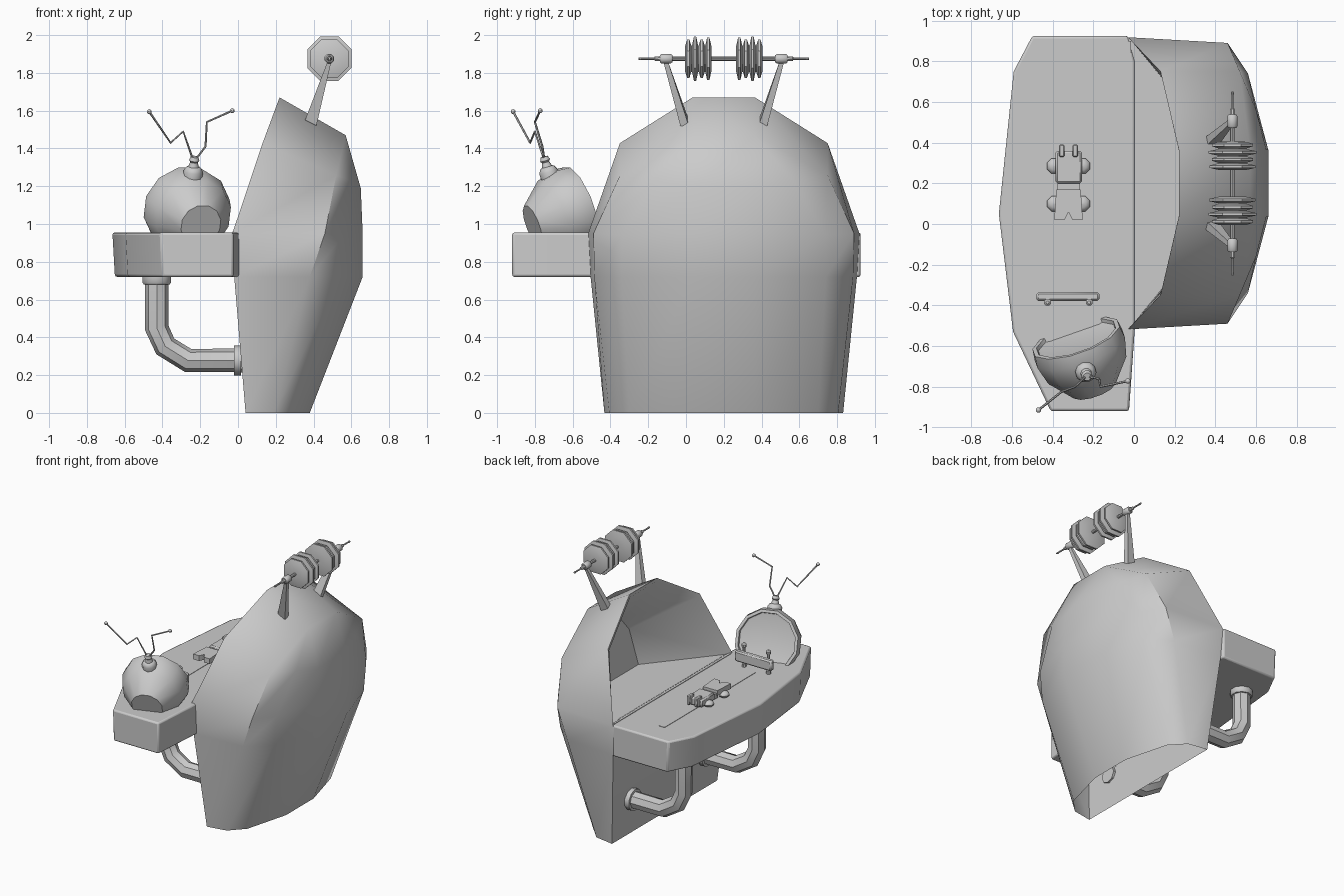
import bpy, bmesh, math
from mathutils import Vector

if "Cube" in bpy.data.objects:
    bpy.data.objects.remove(bpy.data.objects["Cube"])

CY = 0.2  # symmetry plane of the hood


def finish(ob, angle=40):
    bpy.ops.object.select_all(action='DESELECT')
    ob.select_set(True)
    bpy.context.view_layer.objects.active = ob
    bpy.ops.object.shade_smooth_by_angle(angle=math.radians(angle))
    return ob


def make(name, faces, angle=40):
    """Mesh from faces given as coordinates; repeated corners collapse."""
    bm = bmesh.new()
    for f in faces:
        pts = []
        for p in f:
            if tuple(p) not in pts:
                pts.append(tuple(p))
        if len(pts) > 2:
            bm.faces.new([bm.verts.new(p) for p in pts])
    bmesh.ops.remove_doubles(bm, verts=bm.verts, dist=0.0003)
    bmesh.ops.recalc_face_normals(bm, faces=bm.faces)
    me = bpy.data.meshes.new(name)
    bm.to_mesh(me)
    bm.free()
    ob = bpy.data.objects.new(name, me)
    bpy.context.collection.objects.link(ob)
    return finish(ob, angle)


def strip(a, b, closed=False):
    n = len(a)
    return [(a[i], a[(i + 1) % n], b[(i + 1) % n], b[i]) for i in range(n if closed else n - 1)]


def prism(name, a, b):
    return make(name, strip(a, b, True) + [a, b])


def rect(x0, x1, y0, y1, z):
    return [(x0, y0, z), (x1, y0, z), (x1, y1, z), (x0, y1, z)]


def box(name, x0, x1, y0, y1, z0, z1, bevel=0):
    ob = prism(name, rect(x0, x1, y0, y1, z0), rect(x0, x1, y0, y1, z1))
    if bevel:
        ob.modifiers.new("edge", 'BEVEL').width = bevel
    return ob


def lathe(name, prof, n, origin, axis=(0, 0, 1)):
    q = Vector(axis).to_track_quat('Z', 'Y')
    rings = []
    for r, t in prof:
        rings.append([tuple(q @ Vector((r * math.cos(a), r * math.sin(a), t)) + Vector(origin))
                      for a in [2 * math.pi * (i + .5) / n for i in range(n)]])
    faces = [rings[0], rings[-1]]
    for a, b in zip(rings, rings[1:]):
        faces += strip(a, b, True)
    return make(name, faces)


def ball(name, r, c, squash=1):
    prof = [(r * math.sin(math.pi * k / 6) + .0005, -r * squash * math.cos(math.pi * k / 6)) for k in range(7)]
    return lathe(name, prof, 8, c)


def tube(name, pts, r, res=2):
    cu = bpy.data.curves.new(name, 'CURVE')
    cu.dimensions = '3D'
    cu.bevel_depth, cu.bevel_resolution, cu.use_fill_caps = r, res, True
    sp = cu.splines.new('POLY')
    sp.points.add(len(pts) - 1)
    for s, p in zip(sp.points, pts):
        s.co = (*p, 1)
    ob = bpy.data.objects.new(name, cu)
    bpy.context.collection.objects.link(ob)
    bpy.ops.object.select_all(action='DESELECT')
    ob.select_set(True)
    bpy.context.view_layer.objects.active = ob
    bpy.ops.object.convert(target='MESH')
    return finish(bpy.context.view_layer.objects.active)


# Hood shell: rim, side band, domed back, open underside
def side(pts, s):
    return [(x, CY + s * hw, z) for x, hw, z in pts]


def arch(pts):
    return side(pts, -1) + side(pts, 1)[::-1]


rim = [(.04, .632, 0), (-.02, .705, .72), (-.03, .718, .95), (.13, .55, 1.428), (.22, .165, 1.67)]
edge = [(.19, .606, 0), (.38, .685, .72), (.46, .69, .95), (.52, .55, 1.257), (.57, .165, 1.47)]
mid = [(.29, .5, 0), (.54, .54, .72), (.56, .54, .94), (.60, .36, 1.23), edge[4]]
core = [(.38, .165, 0), (.66, .165, .72), (.66, .165, .95), (.65, .165, 1.19), edge[4]]
faces = strip(arch(rim), arch(edge))
rows = [arch(r) for r in zip(edge, mid, core)]
for a, b in zip(rows, rows[1:]):
    faces += strip(a, b)
faces += strip(side(rim[:3], -1), side(rim[:3], 1))
# recessed opening above the desk
lip = [(-.012, .70, .95), (.135, .53, 1.41), (.222, .155, 1.645)]
deep = [(.40, .20, .95), (.45, .16, 1.22), (.46, .08, 1.32)]
loops = [arch(l) for l in (rim[2:], lip, deep)]
faces += strip(loops[0], loops[1], True) + strip(loops[1], loops[2], True) + [loops[2]]
make("hood_shell", faces)
box("hood_threshold", -.03, -.015, -.5, .9, .94, .959)

# Desk slab
outline = [(-.50, .925), (-.592, .75), (-.665, .05), (-.595, -.53), (-.41, -.92),
           (-.025, -.92), (.005, -.50), (.005, .80), (-.03, .925)]
desk = prism("desk_slab", [(x * .98, y, .72) for x, y in outline], [(x, y, .955) for x, y in outline])
bev = desk.modifiers.new("edge", 'BEVEL')
bev.width, bev.segments = .012, 2

# Support pipes with flanges
for i, y in enumerate((-.24, .64)):
    tube(f"support_pipe_{i}", [(-.43, y, .73), (-.43, y, .45), (-.385, y, .352), (-.265, y, .278), (.035, y, .278)], .063)
    lathe(f"pipe_top_flange_{i}", [(.072, .68), (.08, .69), (.08, .725)], 10, (-.43, y, 0))
    lathe(f"pipe_wall_flange_{i}", [(.08, -.022), (.08, .015)], 10, (0, y, .278), (1, 0, 0))

# Coil on top: tapered posts, rod, hubs, disc stacks
CX, CZ = .484, 1.875
for s in (-1, 1):
    n = "left" if s < 0 else "right"
    lo = [(x, CY + s * h, z) for x, h, z in
          ((.355, .23, 1.55), (.415, .23, 1.52), (.415, .185, 1.52), (.355, .185, 1.55))]
    hi = [(x, CY + s * h, 1.86) for x, h in ((.474, .32), (.494, .32), (.494, .295), (.474, .295))]
    prism(f"coil_post_{n}", lo, hi)
    ax = (0, s, 0)
    o = (CX, CY, CZ)
    lathe(f"coil_hub_{n}", [(.02, .272), (.027, .28), (.027, .33), (.02, .338)], 8, o, ax)
    lathe(f"coil_tip_{n}", [(.015, .33), (.012, .365), (.006, .37), (.006, .435), (.008, .44), (.006, .452)], 8, o, ax)
    prof = [(.02, .065)]
    for t, r in ((.082, .122), (.117, .11), (.152, .127), (.188, .11)):
        prof += [(.075, t - .016), (r, t - .006), (r, t + .006), (.075, t + .016)]
    lathe(f"coil_discs_{n}", prof + [(.02, .206)], 8, o, ax)
tube("coil_rod", [(CX, CY - .30, CZ), (CX, CY + .30, CZ)], .011)

# Round monitor: bezel, recessed screen, domed casing with flat back
lathe("monitor", [(.19, .022), (.203, .018), (.207, 0), (.228, 0), (.236, .06), (.21, .16), (.112, .285)],
      12, (-.285, -.56, 1.092), (.31, -.885, -.34))
# Aerial base and zigzag wires
lathe("aerial_base", [(.05, -.03), (.052, .015), (.04, .035), (.028, .04), (.02, .065), (.028, .075), (.02, .095)],
      10, (-.238, -.725, 1.265), (.08, -.28, .95))
wires = {"left": [(-.238, -.75, 1.34), (-.29, -.80, 1.49), (-.357, -.825, 1.43), (-.47, -.915, 1.595)],
         "right": [(-.225, -.75, 1.34), (-.172, -.76, 1.41), (-.165, -.80, 1.54), (-.03, -.772, 1.60)]}
for n, pts in wires.items():
    tube(f"aerial_wire_{n}", pts, .006, 1)
    ball(f"aerial_tip_{n}", .013, pts[-1])

# Track, end bar with knobbed posts
box("track", -.345, -.30, -.34, .75, .945, .958)
box("end_bar", -.48, -.17, -.378, -.335, 1.0, 1.08, .01)
for i, x in enumerate((-.425, -.22)):
    lathe(f"bar_post_{i}", [(.017, .95), (.017, .98), (.011, .985), (.011, 1.10), (.018, 1.105), (.018, 1.125), (.008, 1.135)],
          8, (x, -.385, 0))

# Carriage on the track: body, flared tail, prongs, wheels
box("carriage_body", -.385, -.255, .20, .36, .965, 1.025, .01)
box("carriage_waist", -.375, -.265, .15, .21, .965, 1.005)
for s in (-1, 1):
    c = -.322
    n = "left" if s < 0 else "right"
    a = [(c, .17), (c + s * .06, .17), (c + s * .07, .02), (c + s * .02, .02), (c, .06)]
    prism(f"carriage_tail_{n}", [(x, y, .985) for x, y in a], [(x, y, 1.025) for x, y in a])
    box(f"carriage_prong_{n}", c + s * .033 - .013, c + s * .033 + .013, .33, .39, .975, 1.045, .005)
    for i, y in enumerate((.10, .285)):
        ball(f"carriage_wheel_{n}_{i}", .04, (c + s * .068, y, .975), .6)
